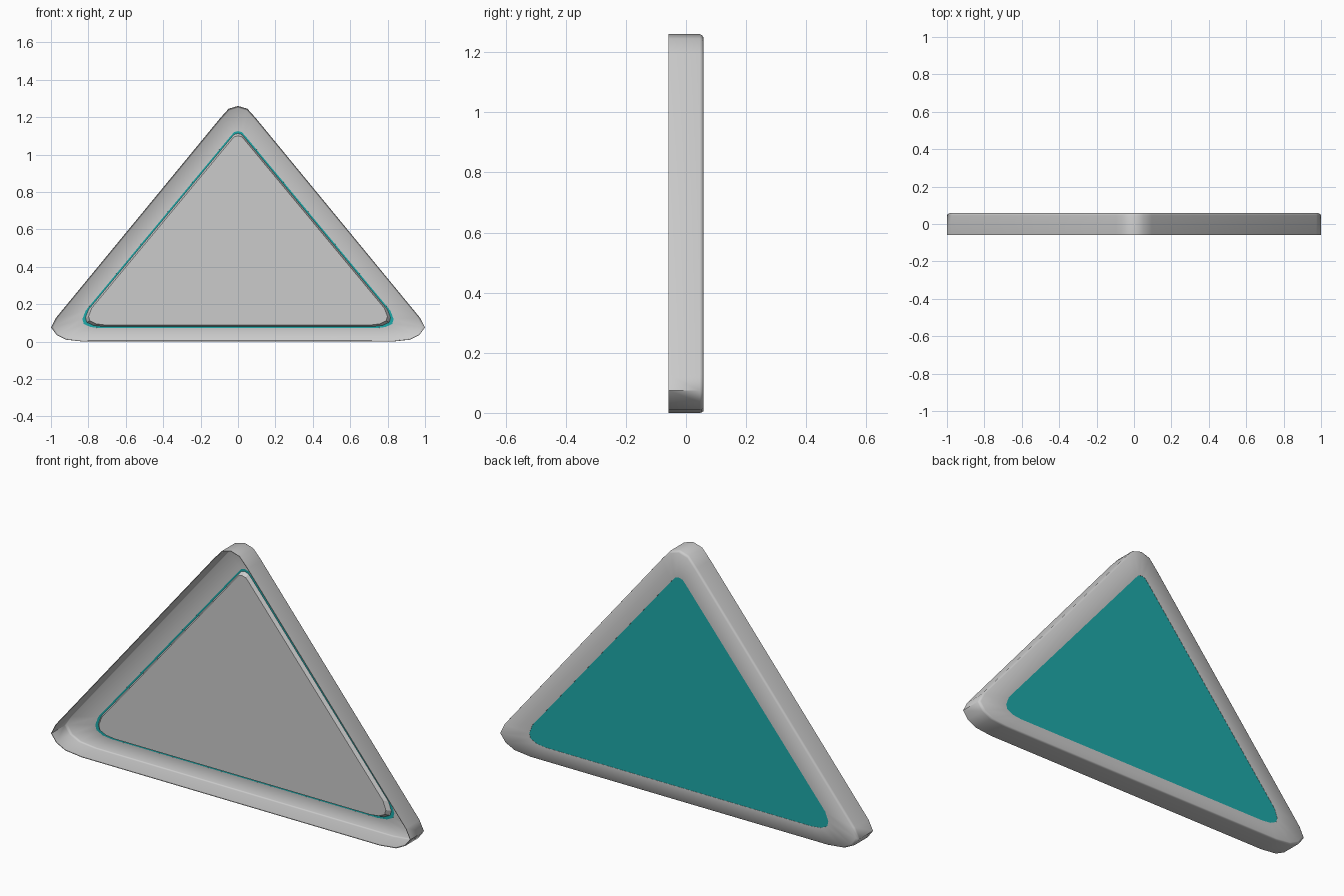
import bpy, math

if "Cube" in bpy.data.objects:
    bpy.data.objects.remove(bpy.data.objects["Cube"])

# half outlines (x, z), apex down to the bottom edge
OUTER = [(0, 1.26), (.05, 1.245), (.095, 1.195), (.975, .125),
         (1.0, .075), (.97, .035), (.92, .01), (.83, 0)]
INNER = [(0, 1.125), (.02, 1.12), (.04, 1.098), (.815, .165),
         (.832, .12), (.825, .095), (.79, .078), (.74, .072)]
CENTRE_Z = .494


def mirrored(half):
    return half + [(-x, z) for x, z in reversed(half[1:])]


def blend(a, b, t):
    return [(p[0] + (q[0] - p[0]) * t, p[1] + (q[1] - p[1]) * t) for p, q in zip(a, b)]


def scaled(half, s):
    return [(x * s, CENTRE_Z + (z - CENTRE_Z) * s) for x, z in half]


def loft(name, rings, cap_front=False, cap_back=False):
    """Skin (half outline, y) rings from front to back."""
    verts, faces = [], []
    for half, y in rings:
        loop = mirrored(half)
        n = len(loop)
        verts += [(x, y, z) for x, z in loop]
    for r in range(len(rings) - 1):
        for i in range(n):
            j = (i + 1) % n
            faces.append((r * n + i, r * n + j, (r + 1) * n + j, (r + 1) * n + i))
    if cap_front:
        faces.append(tuple(reversed(range(n))))
    if cap_back:
        faces.append(tuple(range(len(verts) - n, len(verts))))
    mesh = bpy.data.meshes.new(name)
    mesh.from_pydata(verts, [], faces)
    ob = bpy.data.objects.new(name, mesh)
    bpy.context.collection.objects.link(ob)
    return ob


# tray-shaped frame: thin outer wall, rounded back edge, flat border
frame = loft("frame", [(OUTER, -.058), (OUTER, .046),
                       (blend(OUTER, INNER, .02), .053),
                       (blend(OUTER, INNER, .08), .058), (INNER, .057)])
shell = frame.modifiers.new("thickness", "SOLIDIFY")
shell.thickness = .003
shell.offset = -1
bpy.context.view_layer.objects.active = frame
frame.select_set(True)
bpy.ops.object.modifier_apply(modifier=shell.name)
bpy.ops.object.shade_smooth_by_angle(angle=math.radians(60))

# coloured plate closing the back
plate = loft("back_plate", [(INNER, .054), (INNER, .056)], True, True)
teal = bpy.data.materials.new("teal")
teal.diffuse_color = (.013, .4, .4, 1)
teal.use_nodes = True
teal.node_tree.nodes["Principled BSDF"].inputs["Base Color"].default_value = teal.diffuse_color
plate.data.materials.append(teal)

# raised front panel with tapered sides
loft("front_panel", [(scaled(INNER, .96), .034), (scaled(INNER, .98), .054)], cap_front=True)
